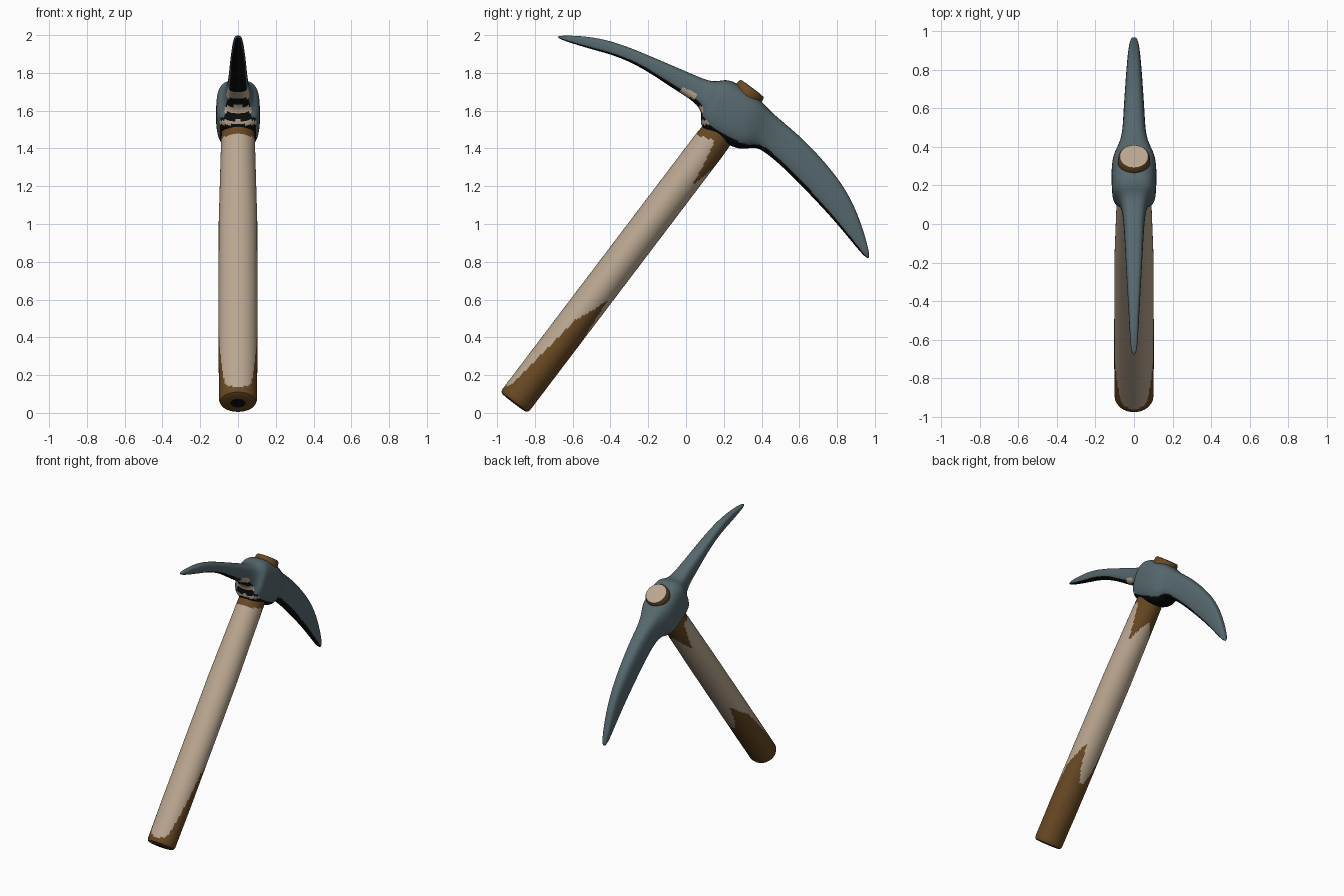
import bpy, bmesh, math
from mathutils import Vector

if "Cube" in bpy.data.objects:
    bpy.data.objects.remove(bpy.data.objects["Cube"])


def material(name, rgb):
    m = bpy.data.materials.new(name)
    m.diffuse_color = (*rgb, 1)
    m.use_nodes = True
    m.node_tree.nodes["Principled BSDF"].inputs["Base Color"].default_value = m.diffuse_color
    return m


PALE = material("pale wood", (0.49, 0.385, 0.28))
BROWN = material("dark brown wood", (0.14, 0.066, 0.017))
STEEL = material("slate steel", (0.092, 0.138, 0.155))
BLACK = material("black", (0.004, 0.004, 0.004))

# Handle axis, and the direction across it toward the underside
BASE = Vector((0, -0.908, 0.058))
TOP = Vector((0, 0.352, 1.72))
AXIS = (TOP - BASE).normalized()
UNDER = Vector((0, AXIS.z, -AXIS.y))
LENGTH = (TOP - BASE).length


def interp(x, table):
    if x <= table[0][0]:
        return table[0][1]
    for (a, va), (b, vb) in zip(table, table[1:]):
        if x <= b:
            return va + (vb - va) * (x - a) / (b - a)
    return table[-1][1]


def loft(name, rings, mats, subdiv=0):
    """Skin closed rings of points, cap the ends."""
    bm = bmesh.new()
    loops = [[bm.verts.new(p) for p in r] for r in rings]
    n = len(loops[0])
    for a, b in zip(loops, loops[1:]):
        for i in range(n):
            j = (i + 1) % n
            bm.faces.new((a[i], a[j], b[j], b[i]))
    bm.faces.new(loops[0])
    bm.faces.new(loops[-1])
    bmesh.ops.recalc_face_normals(bm, faces=bm.faces)
    me = bpy.data.meshes.new(name)
    bm.to_mesh(me)
    bm.free()
    ob = bpy.data.objects.new(name, me)
    bpy.context.collection.objects.link(ob)
    for m in mats:
        me.materials.append(m)
    bpy.context.view_layer.objects.active = ob
    ob.select_set(True)
    if subdiv:
        mod = ob.modifiers.new("smooth", 'SUBSURF')
        mod.levels = subdiv
        bpy.ops.object.modifier_apply(modifier=mod.name)
    bpy.ops.object.shade_smooth_by_angle(angle=math.radians(40))
    ob.select_set(False)
    return ob


# Handle: oval shaft with softly rounded ends
RX = [(0, 0.1), (0.3, 0.103), (1.2, 0.102), (1.8, 0.088), (LENGTH, 0.083)]
RQ = [(0, 0.092), (1.7, 0.092), (1.9, 0.085), (LENGTH, 0.083)]
stations = [(-0.008, 0.1), (-0.008, 0.4), (-0.006, 0.8), (0.0, 0.94), (0.015, 1)]
steps = 150
stations += [(0.03 + (LENGTH - 0.05) * i / steps, 1) for i in range(steps)]
stations += [(LENGTH - 0.012, 0.97), (LENGTH - 0.002, 0.89), (LENGTH, 0.5)]
SIDES = 64
rings = []
for s, k in stations:
    rx, rq = interp(s, RX) * k, interp(s, RQ) * k
    ring = []
    for i in range(SIDES):
        t = math.tau * i / SIDES
        ring.append(BASE + AXIS * s + UNDER * rq * math.cos(t)
                    + Vector((rx * math.sin(t), 0, 0)))
    rings.append(ring)
handle = loft("handle", rings, [PALE, BROWN, BLACK])

# Worn brown areas: how far they reach along the handle, by side-to-underside position
LOW = [(-1, 0.03), (-0.75, 0.06), (-0.4, 0.3), (-0.05, 0.54), (0.4, 0.64),
       (0.75, 0.73), (0.9, 0.55), (1, 0.46)]
HIGH = [(-1, 1.71), (0.1, 1.74), (0.4, 1.62), (0.62, 1.48), (0.85, 1.56), (1, 1.64)]
for f in handle.data.polygons:
    rel = f.center - BASE
    s, q = rel.dot(AXIS), rel.dot(UNDER)
    c = q / 0.092
    if f.normal.dot(AXIS) > 0.6:
        f.material_index = 0
    elif f.normal.dot(AXIS) < -0.6:
        f.material_index = 2 if rel.cross(AXIS).length < 0.036 else 1
    elif s < interp(c, LOW) or s > interp(c, HIGH):
        f.material_index = 1

# Pick head: sections as outer (y, z), inner (y, z), half width
HEAD = [
    (-0.685, 1.998, -0.68, 1.983, 0.013),
    (-0.57, 1.998, -0.60, 1.955, 0.021),
    (-0.43, 1.98, -0.49, 1.922, 0.028),
    (-0.29, 1.932, -0.35, 1.885, 0.036),
    (-0.14, 1.868, -0.20, 1.808, 0.044),
    (0.02, 1.80, -0.065, 1.713, 0.052),
    (0.115, 1.758, 0.05, 1.645, 0.062),
    (0.165, 1.755, 0.088, 1.585, 0.082),
    (0.20, 1.765, 0.07, 1.525, 0.112),
    (0.25, 1.76, 0.11, 1.482, 0.116),
    (0.31, 1.715, 0.19, 1.435, 0.119),
    (0.385, 1.67, 0.29, 1.385, 0.115),
    (0.43, 1.615, 0.36, 1.412, 0.085),
    (0.49, 1.56, 0.42, 1.38, 0.062),
    (0.60, 1.47, 0.525, 1.29, 0.056),
    (0.715, 1.352, 0.63, 1.183, 0.049),
    (0.82, 1.225, 0.747, 1.06, 0.041),
    (0.895, 1.093, 0.842, 0.95, 0.034),
    (0.948, 0.94, 0.915, 0.86, 0.026),
    (0.978, 0.82, 0.958, 0.815, 0.013),
]


def rounded(v):
    return math.copysign(abs(v) ** 0.68, v)


rings = []
for oy, oz, iy, iz, w in HEAD:
    mid = Vector((0, (oy + iy) / 2, (oz + iz) / 2))
    half = Vector((0, (oy - iy) / 2, (oz - iz) / 2))
    rings.append([mid + half * rounded(math.sin(math.tau * (i + 0.5) / 20))
                  + Vector((w * rounded(math.cos(math.tau * (i + 0.5) / 20)), 0, 0))
                  for i in range(20)])
head = loft("pick_head", rings, [STEEL, BLACK, PALE], subdiv=2)

# Black undersides with small pale scuffs near the root of the front arm
for f in head.data.polygons:
    c = f.center
    if f.normal.dot(AXIS) < -0.5:
        f.material_index = 1
        if c.y < 0.13 and (1.59 < c.z < 1.625 or 1.525 < c.z < 1.55):
            f.material_index = 2
    if -0.03 < c.y < 0.05 and 1.665 < c.z < 1.715 and f.normal.dot(AXIS) < -0.1:
        f.material_index = 2
